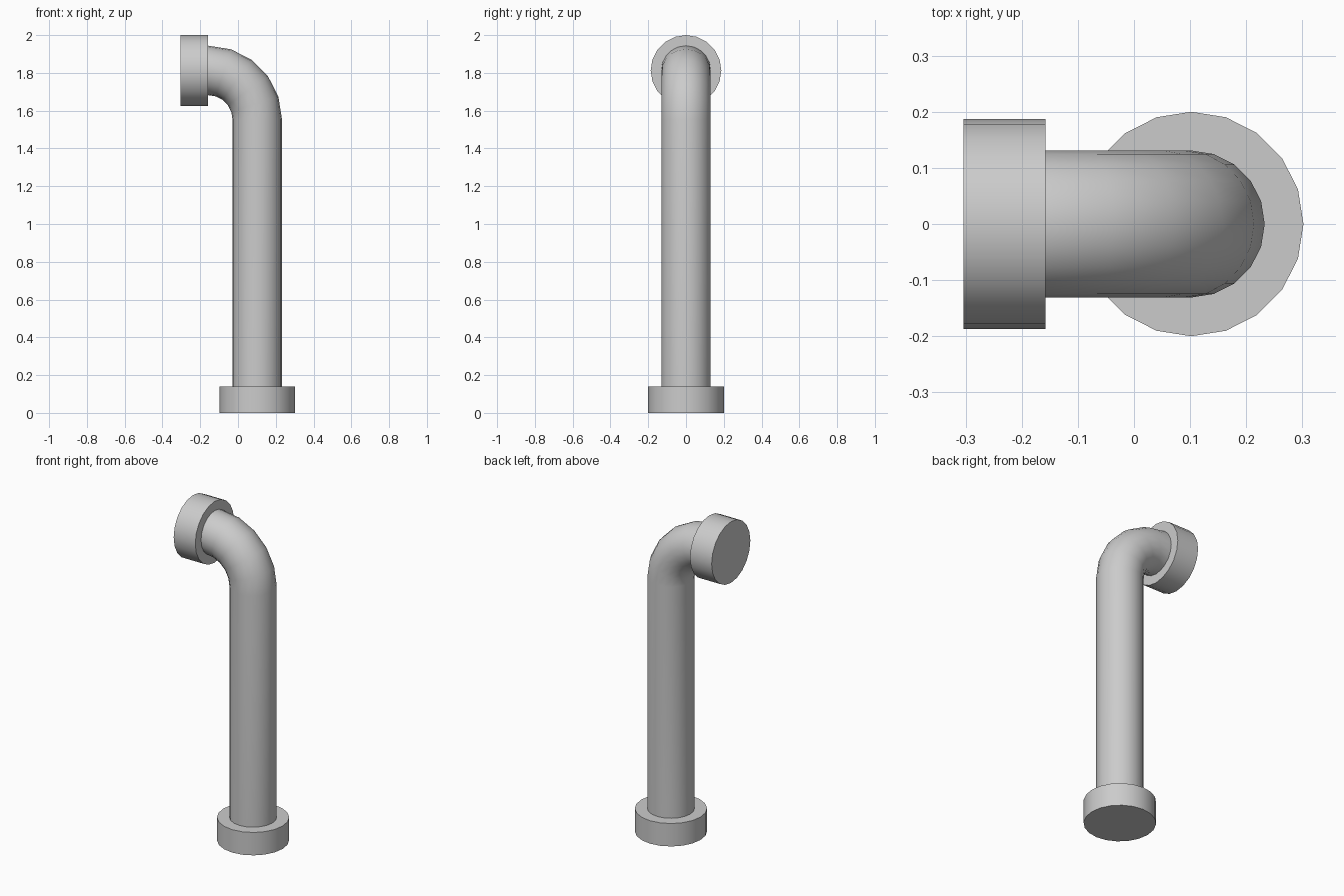
import bpy, bmesh, math
from mathutils import Vector

if "Cube" in bpy.data.objects:
    bpy.data.objects.remove(bpy.data.objects["Cube"])

SIDES = 20
PIPE_X, PIPE_R = 0.102, 0.131      # vertical pipe axis and radius
BEND_R, BEND_STEPS = 0.26, 5       # elbow centreline
BEND_C = Vector((PIPE_X - BEND_R, 0, 1.553))
TOP_Z = BEND_C.z + BEND_R


def sweep(name, rings):
    """Skin a capped tube through (centre, tilt, radius) rings; tilt turns from +z to -x."""
    bm = bmesh.new()
    loops = []
    for centre, tilt, radius in rings:
        u = Vector((math.cos(tilt), 0, math.sin(tilt)))
        v = Vector((0, 1, 0))
        loops.append([bm.verts.new(centre + radius * (u * math.cos(a) + v * math.sin(a)))
                      for a in (2 * math.pi * i / SIDES for i in range(SIDES))])
    for lo, hi in zip(loops, loops[1:]):
        for i in range(SIDES):
            j = (i + 1) % SIDES
            bm.faces.new((lo[i], lo[j], hi[j], hi[i]))
    bm.faces.new(loops[0][::-1])
    bm.faces.new(loops[-1])
    bmesh.ops.recalc_face_normals(bm, faces=bm.faces)
    mesh = bpy.data.meshes.new(name)
    bm.to_mesh(mesh)
    bm.free()
    obj = bpy.data.objects.new(name, mesh)
    bpy.context.collection.objects.link(obj)
    bpy.ops.object.select_all(action='DESELECT')
    obj.select_set(True)
    bpy.context.view_layer.objects.active = obj
    bpy.ops.object.shade_smooth_by_angle(angle=math.radians(35))
    return obj


QUARTER = math.pi / 2

# Floor flange
sweep("base_flange", [(Vector((PIPE_X, 0, z)), 0, 0.2) for z in (0, 0.14)])

# Outlet flange on the bent end
sweep("outlet_flange", [(Vector((x, 0, TOP_Z)), QUARTER, 0.187) for x in (-0.158, -0.304)])

# Upright pipe with its quarter-turn elbow, ends seated in the flanges
rings = [(Vector((PIPE_X, 0, 0.13)), 0, PIPE_R)]
for k in range(BEND_STEPS + 1):
    t = QUARTER * k / BEND_STEPS
    rings.append((BEND_C + BEND_R * Vector((math.cos(t), 0, math.sin(t))), t, PIPE_R))
rings.append((Vector((-0.168, 0, TOP_Z)), QUARTER, PIPE_R))
sweep("bent_pipe", rings)
